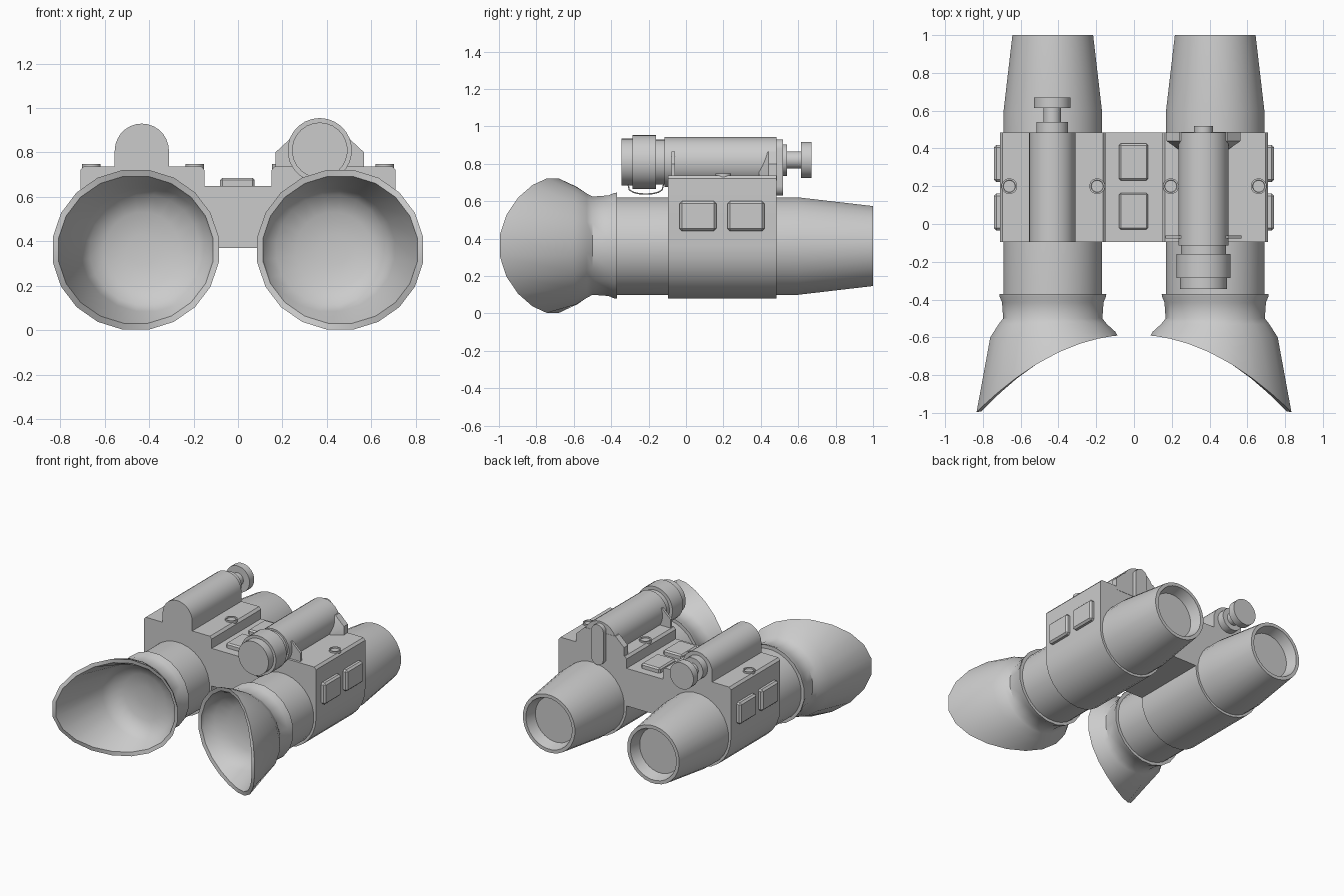
import bpy, bmesh
from math import sin, cos, pi, radians
from mathutils import Vector, Matrix

if "Cube" in bpy.data.objects:
    bpy.data.objects.remove(bpy.data.objects["Cube"])

CX, CZ = 0.43, 0.36          # barrel axis (right side)


def finish(name, bm, angle=32):
    bmesh.ops.recalc_face_normals(bm, faces=bm.faces)
    me = bpy.data.meshes.new(name)
    bm.to_mesh(me)
    bm.free()
    me.shade_smooth()
    me.set_sharp_from_angle(angle=radians(angle))
    ob = bpy.data.objects.new(name, me)
    bpy.context.collection.objects.link(ob)
    return ob


def loft(name, rings, angle=32):
    """Skin a list of equal-length point rings and cap both ends."""
    bm = bmesh.new()
    vs = [[bm.verts.new(p) for p in ring] for ring in rings]
    n = len(vs[0])
    for a, b in zip(vs, vs[1:]):
        for i in range(n):
            j = (i + 1) % n
            bm.faces.new((a[i], a[j], b[j], b[i]))
    bm.faces.new(vs[0])
    bm.faces.new(vs[-1])
    return finish(name, bm, angle)


def ring(cx, cz, rx, rz, y, n):
    """Ellipse across the y axis; y may be a function of cos(angle)."""
    out = []
    for i in range(n):
        t = 2 * pi * (i + 0.5) / n
        yy = y(cos(t)) if callable(y) else y
        out.append((cx + rx * cos(t), yy, cz + rz * sin(t)))
    return out


def lathe(name, profile, cx, cz, n=24):
    return loft(name, [ring(cx, cz, r, r, y, n) for y, r in profile])


def extrude(name, pts, y0, y1):
    return loft(name, [[(x, y, z) for x, z in pts] for y in (y0, y1)])


def box(name, lo, hi, bevel=0.0):
    lo, hi = Vector(lo), Vector(hi)
    bm = bmesh.new()
    m = Matrix.Translation((lo + hi) / 2) @ Matrix.Diagonal((*(hi - lo), 1))
    bmesh.ops.create_cube(bm, size=1, matrix=m)
    if bevel:
        bmesh.ops.bevel(bm, geom=bm.edges[:], offset=bevel, segments=1, affect='EDGES')
    return finish(name, bm, 20)


def rim(u):
    return -0.71 - 0.205 * u - 0.085 * u * u


for side, s in (("right", 1), ("left", -1)):
    # barrel with tapered, recessed objective end
    lathe(side + "_barrel", [(-0.40, 0.262), (0.60, 0.262), (1.0, 0.215),
                             (1.0, 0.19), (0.92, 0.168)], s * CX, CZ, 28)

    # flared eyecup with slanted rim and hollow bowl
    def er(cx, rx, rz, y):
        return [(s * x, yy, z) for x, yy, z in ring(cx, 0.362, rx, rz, y, 20)]
    loft(side + "_eyecup", [
        er(CX, 0.287, 0.287, -0.37), er(CX, 0.285, 0.285, -0.385),
        er(CX, 0.272, 0.272, -0.415), er(CX, 0.266, 0.266, -0.50),
        er(CX, 0.29, 0.282, -0.53),
        er(CX, 0.335, 0.318, lambda u: -0.585 - 0.015 * u),
        er(0.46, 0.378, 0.364, rim),
        er(0.46, 0.352, 0.335, lambda u: rim(u) + 0.003),
        er(0.412, 0.297, 0.28, lambda u: -0.575 - 0.01 * u),
        er(0.42, 0.25, 0.25, -0.52), er(CX, 0.17, 0.17, -0.485),
        er(CX, 0.07, 0.07, -0.47)], 40)

    # housing: round underside, straight walls, flat top
    pts = [(s * (CX + 0.28 * cos(t)), CZ + 0.28 * sin(t))
           for t in [pi + pi * i / 14 for i in range(15)]]
    pts += [(s * 0.71, 0.72), (s * 0.695, 0.737), (s * 0.165, 0.737), (s * 0.15, 0.72)]
    extrude(side + "_housing", pts, -0.095, 0.485)

    # side buttons
    for i, y in enumerate((-0.035, 0.222)):
        x0, x1 = sorted((s * 0.69, s * 0.742))
        box(f"{side}_side_button_{i}", (x0, y, 0.44), (x1, y + 0.197, 0.60), 0.013)

    # top screws: raised ring with a sunken centre
    for i, x in enumerate((0.195, 0.66)):
        o = lathe(f"{side}_screw_{i}", [(-0.02, 0.042), (0.012, 0.042), (0.012, 0.033),
                                        (0.004, 0.031)], 0, 0, 16)
        o.rotation_euler.x = pi / 2
        o.location = (s * x, 0.2, 0.737)

# bridge between the housings with its two buttons
box("bridge", (-0.17, -0.095, 0.37), (0.17, 0.485, 0.65))
for i, y in enumerate((-0.03, 0.23)):
    box(f"bridge_button_{i}", (-0.08, y, 0.63), (0.075, y + 0.195, 0.686), 0.01)

# left battery compartment: arch with a knob behind
arch = [(-0.433 + 0.122 * cos(pi * i / 14), 0.808 + 0.122 * sin(pi * i / 14))
        for i in range(15)]
extrude("battery_compartment", arch + [(-0.555, 0.70), (-0.311, 0.70)], -0.095, 0.485)
lathe("battery_knob", [(0.47, 0.085), (0.54, 0.085), (0.54, 0.047), (0.615, 0.047),
                       (0.615, 0.098), (0.67, 0.098)], -0.433, 0.82)

# right illuminator tube with stepped focus head
TX, TZ = 0.368, 0.81
lathe("illuminator_tube", [(-0.345, 0.125), (-0.285, 0.125), (-0.285, 0.145),
                           (-0.16, 0.145), (-0.16, 0.12), (-0.115, 0.12),
                           (-0.115, 0.133), (0.485, 0.133)], TX, TZ, 26)
shape = ((-1, 0.71), (1, 0.71), (1, 0.80), (0.65, 0.865), (-0.65, 0.865), (-1, 0.80))
extrude("front_bracket", [(TX + 0.2 * k, z) for k, z in shape], -0.077, -0.06)
loft("rear_bracket", [[(TX + w * k, y, z if z < 0.75 else z - d) for k, z in shape]
                      for y, w, d in ((0.39, 0.125, 0.05), (0.44, 0.197, 0), (0.487, 0.197, 0))])

# rounded latch slab behind the tube
slab = [(TX + 0.05 * cos(pi * i / 8), 0.88 + 0.05 * sin(pi * i / 8)) for i in range(9)]
slab += [(TX - 0.05 * cos(pi * i / 8), 0.68 - 0.05 * sin(pi * i / 8)) for i in range(9)]
extrude("latch_slab", slab, 0.47, 0.518)

# thin retaining cord under the focus head
cu = bpy.data.curves.new("retaining_cord", 'CURVE')
cu.dimensions = '3D'
cu.bevel_depth = 0.004
cu.bevel_resolution = 1
sp = cu.splines.new('POLY')
sp.points.add(8)
for i, p in enumerate(sp.points):
    t = pi * i / 8
    p.co = (TX, -0.215 - 0.095 * cos(t), 0.69 - 0.052 * sin(t) ** 0.6 if 0 < i < 8 else 0.69, 1)
bpy.context.collection.objects.link(bpy.data.objects.new("retaining_cord", cu))
